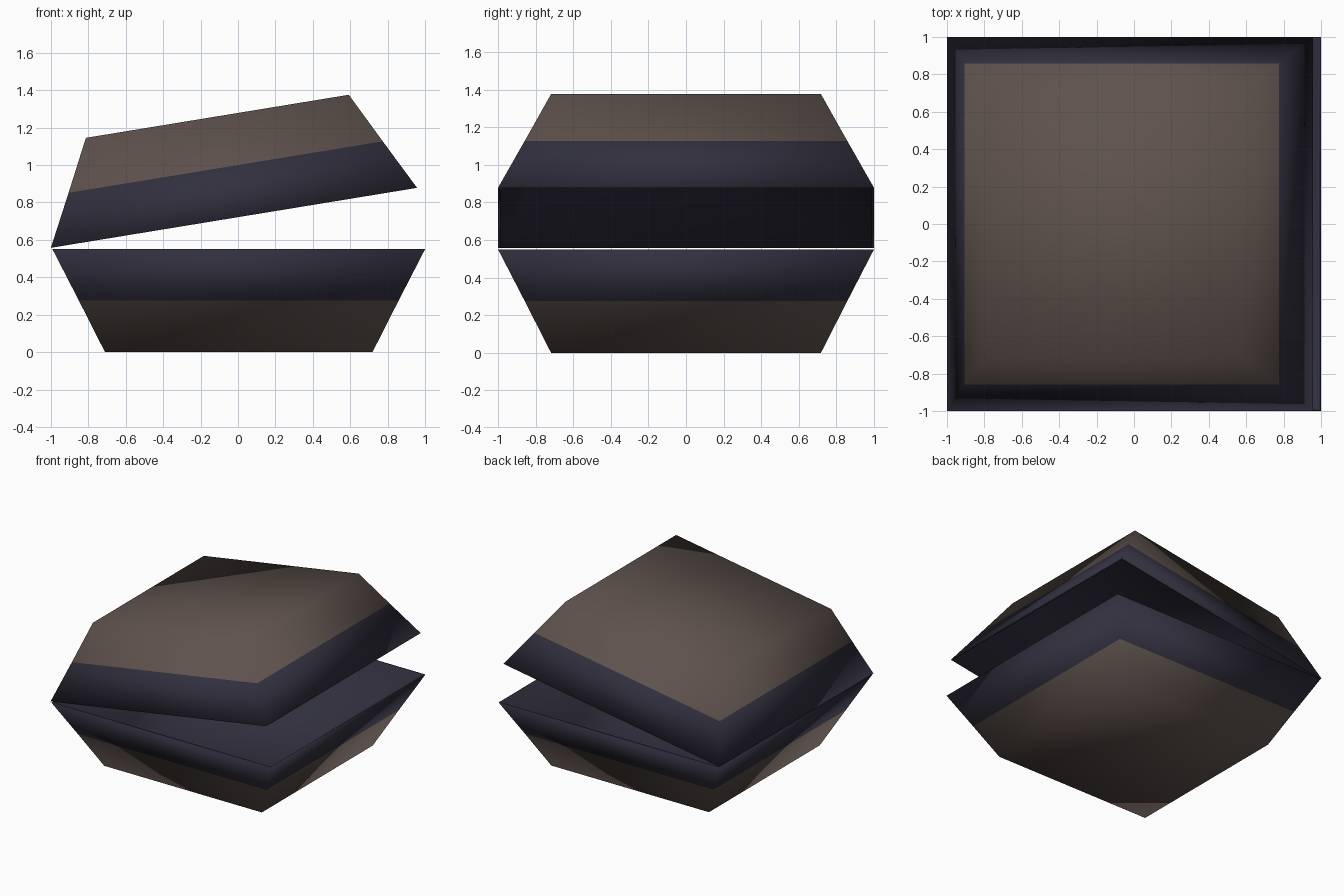
import bpy, bmesh, math

if "Cube" in bpy.data.objects:
    bpy.data.objects.remove(bpy.data.objects["Cube"])


def material(name, rgb):
    m = bpy.data.materials.new(name)
    m.diffuse_color = (*rgb, 1)
    m.use_nodes = True
    m.node_tree.nodes["Principled BSDF"].inputs["Base Color"].default_value = m.diffuse_color
    return m


brown = material("dull_brown", (0.115, 0.085, 0.075))
navy = material("dark_navy", (0.031, 0.029, 0.049))

# Square rings from the closed end, over the rim, into the hollow:
# distance from the rim, half width
RINGS = [(0.55, 0.718), (0.275, 0.858), (0.0, 1.0), (0.0, 0.988), (0.53, 0.716)]


def half_shell(name, direction, width, location, tilt=0.0):
    bm = bmesh.new()
    loops = []
    for depth, half in RINGS:
        loops.append([bm.verts.new((sx * half * width, sy * half, direction * depth))
                      for sx, sy in ((-1, -1), (1, -1), (1, 1), (-1, 1))])
    bm.faces.new(loops[0])                      # outer end plate
    for i, (a, b) in enumerate(zip(loops, loops[1:])):
        for k in range(4):
            f = bm.faces.new((a[k], a[(k + 1) % 4], b[(k + 1) % 4], b[k]))
            f.material_index = 1 if i else 0    # only the outer end band is brown
    bm.faces.new(loops[-1]).material_index = 1  # inner floor
    bmesh.ops.recalc_face_normals(bm, faces=bm.faces)
    for f in bm.faces:
        f.smooth = True
    mesh = bpy.data.meshes.new(name)
    bm.to_mesh(mesh)
    bm.free()
    mesh.materials.append(brown)
    mesh.materials.append(navy)
    ob = bpy.data.objects.new(name, mesh)
    ob.location = location
    ob.rotation_euler = (0, -tilt, 0)
    bpy.context.collection.objects.link(ob)
    return ob


# Lower half stands on the ground, upper half is hinged open at the left
half_shell("lower_shell", -1, 0.996, (0.004, 0, 0.55))
half_shell("upper_shell", 1, 0.992, (-0.0215, 0, 0.718), math.radians(9.3))
